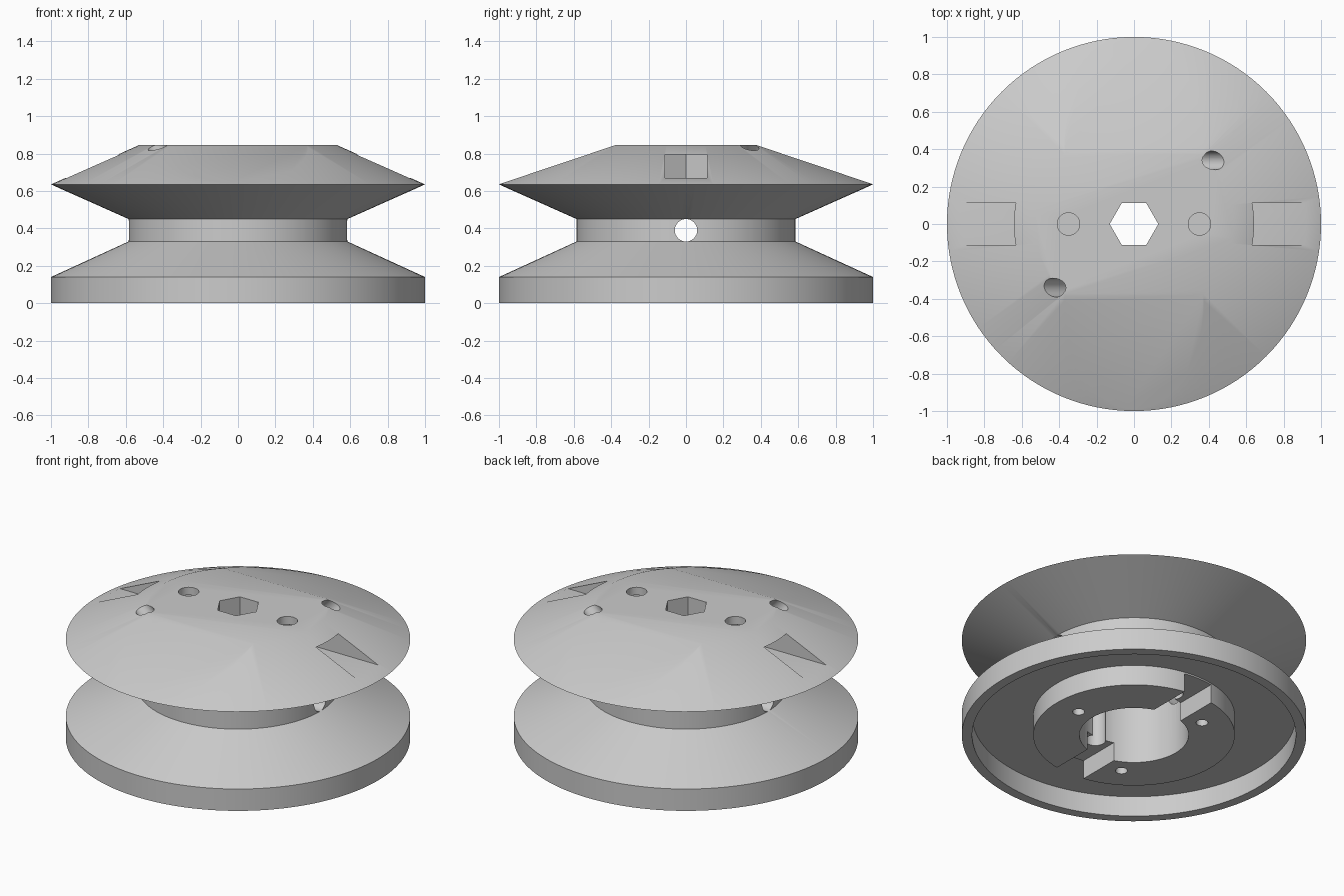
import bpy, bmesh, math
from mathutils import Matrix, Vector

if "Cube" in bpy.data.objects:
    bpy.data.objects.remove(bpy.data.objects["Cube"], do_unlink=True)

TOP, RIM, HUB = 0.845, 0.635, 0.585

grey = bpy.data.materials.new("plain_grey")
grey.use_nodes = True
colour = (0.6, 0.6, 0.6, 1)
grey.diffuse_color = colour
grey.node_tree.nodes["Principled BSDF"].inputs["Base Color"].default_value = colour


def new_object(name, bm):
    mesh = bpy.data.meshes.new(name)
    bmesh.ops.recalc_face_normals(bm, faces=bm.faces)
    bm.to_mesh(mesh)
    bm.free()
    obj = bpy.data.objects.new(name, mesh)
    bpy.context.collection.objects.link(obj)
    mesh.materials.append(grey)
    return obj


def lathe(name, profile, sides=128):
    """Spin an (r, z) outline that starts and ends on the axis."""
    bm = bmesh.new()
    rings = []
    for r, z in profile:
        rings.append([bm.verts.new((r * math.cos(a), r * math.sin(a), z))
                      for a in (math.tau * i / sides for i in range(sides))])
    for low, high in zip(rings, rings[1:]):
        for i in range(sides):
            j = (i + 1) % sides
            bm.faces.new((low[i], low[j], high[j], high[i]))
    bm.faces.new(rings[0])
    bm.faces.new(rings[-1])
    return new_object(name, bm)


def rod(name, start, end, radius, sides=32):
    """Straight prism or cylinder between two points."""
    start, end = Vector(start), Vector(end)
    axis = end - start
    turn = axis.to_track_quat('Z', 'Y').to_matrix().to_4x4()
    if abs(axis.x) + abs(axis.y) < 1e-6:
        turn = Matrix()
    bm = bmesh.new()
    bmesh.ops.create_cone(bm, cap_ends=True, segments=sides, radius1=radius,
                          radius2=radius, depth=axis.length,
                          matrix=Matrix.Translation((start + end) / 2) @ turn)
    return new_object(name, bm)


def block(name, centre, size, tilt=0):
    bm = bmesh.new()
    bmesh.ops.create_cube(bm, size=1, matrix=Matrix.Translation(centre)
                          @ Matrix.Rotation(tilt, 4, 'X') @ Matrix.Diagonal((*size, 1)))
    return new_object(name, bm)


def hexagon(name, x, low, high):
    """Upright hexagonal prism with corners along x."""
    bm = bmesh.new()
    spots = [(x + 0.13 * math.cos(i * math.pi / 3), 0.13 * math.sin(i * math.pi / 3))
             for i in range(6)]
    rings = [[bm.verts.new((px, py, z)) for px, py in spots] for z in (low, high)]
    bm.faces.new(rings[0])
    bm.faces.new(rings[1])
    for i in range(6):
        j = (i + 1) % 6
        bm.faces.new((rings[0][i], rings[0][j], rings[1][j], rings[1][i]))
    return new_object(name, bm)


# Grooved body with a hollow skirt around the hub
body = lathe("spool_body", [
    (HUB, 0), (HUB, 0.13), (0.94, 0.13), (0.94, 0), (1, 0), (1, 0.14),
    (HUB, 0.33), (HUB, 0.45), (1, RIM), (0.53, TOP)])

cutters = []
# Centre bore: wide below, hexagonal above
cutters.append(rod("bore_cutter", (0, 0, -0.1), (0, 0, 0.55), 0.317, 64))
cutters.append(hexagon("hex_bore_cutter", 0, 0.5, 1))
# Line hole through the neck
cutters.append(rod("neck_hole_cutter", (-0.8, 0, 0.39), (0.8, 0, 0.39), 0.06))

for s in (1, -1):
    # Sloped flats on the front and back of the upper cone
    tilt = -s * math.atan2(TOP - RIM, 0.625)
    normal = Matrix.Rotation(tilt, 3, 'X') @ Vector((0, 0, 1))
    middle = Vector((0, s * 0.6875, (TOP + RIM) / 2 + 0.001))
    cutters.append(block("flat_cutter", middle + normal * 0.2, (3, 1.2, 0.4), tilt))
    # Nut pockets that open on the sides, with a hexagonal inner end
    cutters.append(hexagon("nut_cutter", s * 0.35, 0.67, 0.795))
    cutters.append(block("pocket_cutter", (s * 0.75, 0, 0.7325), (0.8, 0.2252, 0.125)))
    # Upright bolt holes in the top and in the base
    cutters.append(rod("top_bolt_cutter", (s * 0.35, 0, 0.6), (s * 0.35, 0, 1), 0.06))
    cutters.append(rod("base_bolt_cutter", (0, s * 0.35, -0.1), (0, s * 0.35, 0.5), 0.06))
    # Notches across the hub underside
    cutters.append(block("notch_cutter", (0, s * 0.45, 0.01), (0.2, 0.6, 0.22)))
    # Slanted line holes near the edge of the top
    cutters.append(rod("line_hole_cutter", (s * 0.58, s * 0.34, 0.99),
                       (s * 0.2, s * 0.34, 0.61), 0.05))

# Three small screw holes in the hub underside
for i in range(3):
    a = math.tau * i / 3
    x, y = 0.42 * math.cos(a), 0.42 * math.sin(a)
    cutters.append(rod("screw_hole_cutter", (x, y, -0.1), (x, y, 0.3), 0.035, 24))

bpy.context.view_layer.objects.active = body
for cutter in cutters:
    cutter.hide_render = True
    cut = body.modifiers.new(cutter.name, 'BOOLEAN')
    cut.operation = 'DIFFERENCE'
    cut.solver = 'EXACT'
    cut.object = cutter
    bpy.ops.object.modifier_apply(modifier=cut.name)
    bpy.data.objects.remove(cutter, do_unlink=True)

bpy.ops.object.select_all(action='DESELECT')
body.select_set(True)
bpy.ops.object.shade_smooth_by_angle(angle=math.radians(30))
